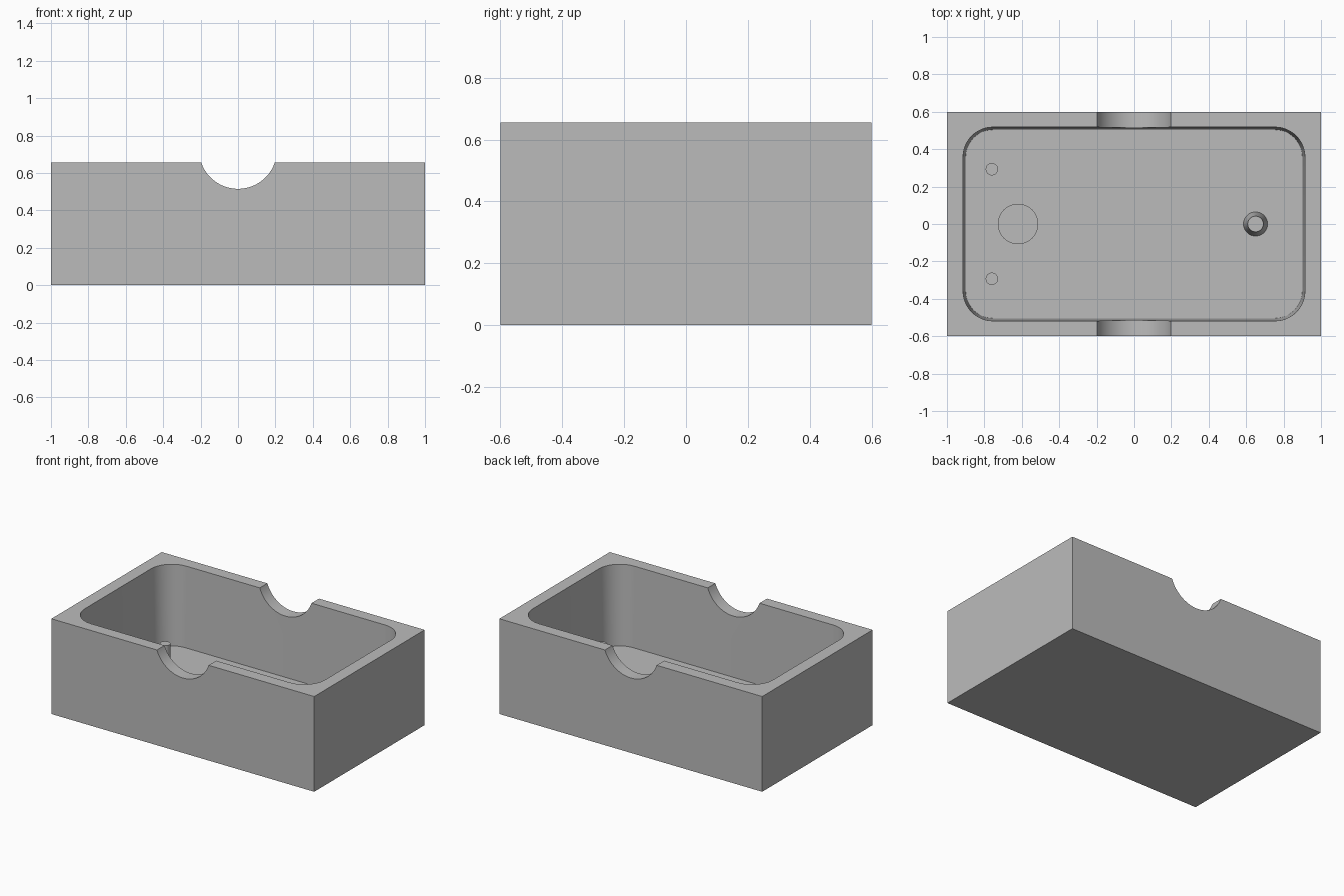
import bpy
import bmesh
from math import cos, sin, pi, radians

old = bpy.data.objects.get("Cube")
if old:
    bpy.data.objects.remove(old, do_unlink=True)

LENGTH, WIDTH, HEIGHT, FLOOR = 2.0, 1.2, 0.655, 0.10

grey = bpy.data.materials.new("plain_grey")
grey.use_nodes = True
colour = (0.5, 0.5, 0.5, 1)
grey.diffuse_color = colour
grey.node_tree.nodes["Principled BSDF"].inputs["Base Color"].default_value = colour


def loft(name, rings):
    """Skin matching rings of points and cap both ends."""
    bm = bmesh.new()
    loops = [[bm.verts.new(p) for p in ring] for ring in rings]
    n = len(loops[0])
    for a, b in zip(loops, loops[1:]):
        for i in range(n):
            j = (i + 1) % n
            bm.faces.new((a[i], a[j], b[j], b[i]))
    bm.faces.new(loops[0][::-1])
    bm.faces.new(loops[-1])
    bmesh.ops.recalc_face_normals(bm, faces=bm.faces)
    mesh = bpy.data.meshes.new(name)
    bm.to_mesh(mesh)
    bm.free()
    mesh.materials.append(grey)
    obj = bpy.data.objects.new(name, mesh)
    bpy.context.collection.objects.link(obj)
    return obj


def rounded_rect(hx, hy, r, z, steps=12):
    ring = []
    for q, (sx, sy) in enumerate(((1, 1), (-1, 1), (-1, -1), (1, -1))):
        for i in range(steps + 1):
            a = (q + i / steps) * pi / 2
            ring.append((sx * (hx - r) + r * cos(a), sy * (hy - r) + r * sin(a), z))
    return ring


def circle(x, y, r, z, n=48):
    return [(x + r * cos(2 * pi * i / n), y + r * sin(2 * pi * i / n), z) for i in range(n)]


def smooth(obj):
    bpy.ops.object.select_all(action="DESELECT")
    obj.select_set(True)
    bpy.context.view_layer.objects.active = obj
    bpy.ops.object.shade_smooth_by_angle(angle=radians(30))


# Solid block
hx, hy = LENGTH / 2, WIDTH / 2
tray = loft("tray_body", [[(-hx, -hy, z), (hx, -hy, z), (hx, hy, z), (-hx, hy, z)]
                          for z in (0, HEIGHT)])

# Cavity with slightly tapered walls, extended above the rim
over = 0.1
taper = 0.014 / (HEIGHT - FLOOR)
cavity = loft("cavity_cutter", [
    rounded_rect(0.90 + taper * h, 0.504 + taper * h, 0.146 + taper * h, FLOOR + h)
    for h in (0, HEIGHT - FLOOR + over)])

# Round finger notch through the front and back walls
NOTCH_R, NOTCH_Z = 0.208, 0.723
notch = loft("notch_cutter", [
    [(x, y, NOTCH_Z + z) for x, z, _ in circle(0, 0, NOTCH_R, 0, 96)]
    for y in (-hy - over, hy + over)])

bpy.context.view_layer.objects.active = tray
for cutter in (cavity, notch):
    mod = tray.modifiers.new(cutter.name, "BOOLEAN")
    mod.operation = "DIFFERENCE"
    mod.solver = "EXACT"
    mod.object = cutter
    bpy.ops.object.modifier_apply(modifier=mod.name)
    bpy.data.objects.remove(cutter, do_unlink=True)
smooth(tray)


# Bosses standing on the cavity floor
def boss(name, x, y, base_r, top_r, top):
    smooth(loft(name, [circle(x, y, base_r, FLOOR - 0.005), circle(x, y, top_r, top)]))


boss("round_pad", -0.62, 0, 0.108, 0.108, 0.14)
boss("tapered_post", 0.65, 0, 0.065, 0.042, 0.345)
for side, y in (("left", 0.293), ("right", -0.293)):
    boss("locating_pin_" + side, -0.76, y, 0.033, 0.033, 0.208)
